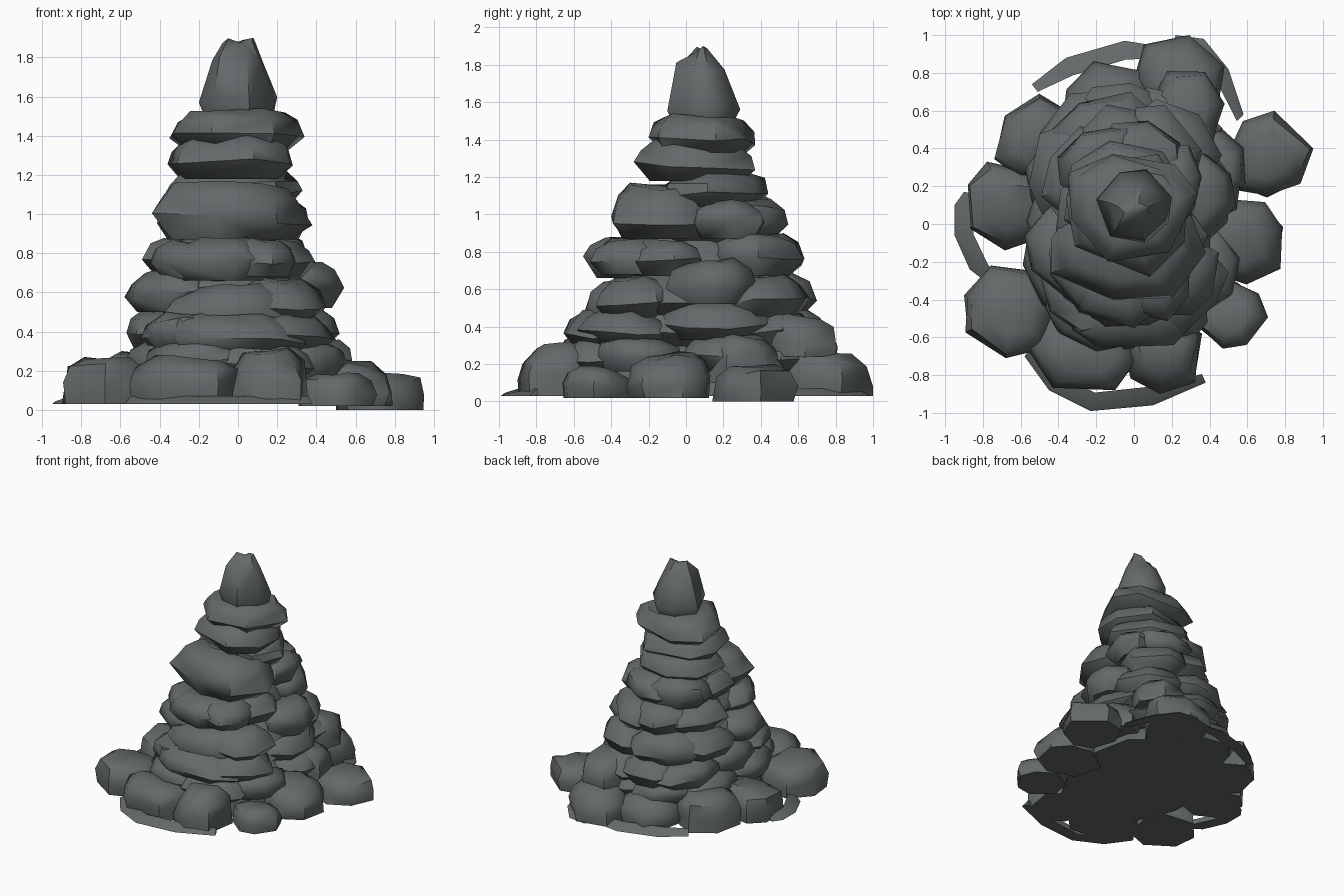
import bpy, bmesh, math, random
from mathutils import Vector, Matrix

if "Cube" in bpy.data.objects:
    bpy.data.objects.remove(bpy.data.objects["Cube"])

random.seed(5)
stone = bpy.data.materials.new("dark_grey_stone")
stone.diffuse_color = (0.125, 0.14, 0.14, 1)
stone.use_nodes = True
stone.node_tree.nodes["Principled BSDF"].inputs["Base Color"].default_value = stone.diffuse_color


def finish(bm, name, angle=52):
    bmesh.ops.recalc_face_normals(bm, faces=bm.faces)
    me = bpy.data.meshes.new(name)
    bm.to_mesh(me)
    bm.free()
    ob = bpy.data.objects.new(name, me)
    bpy.context.collection.objects.link(ob)
    me.materials.append(stone)
    bpy.ops.object.select_all(action='DESELECT')
    ob.select_set(True)
    bpy.context.view_layer.objects.active = ob
    bpy.ops.object.shade_smooth_by_angle(angle=math.radians(angle))
    return ob


def rock(name, lo, hi, turn=0.0, sides=7, rings=((0, .72), (.4, 1), (.76, .86), (1, .5)),
         tilt=.1, ridge=1.0):
    """Irregular boulder fitted to the box lo..hi, then turned about its middle."""
    bm = bmesh.new()
    start = random.uniform(0, 6.28)
    spokes = [(start + (i + random.uniform(-.24, .24)) * 2 * math.pi / sides,
               random.uniform(.92, 1.08)) for i in range(sides)]
    lean = random.uniform(0, 6.28)
    loops = []
    for k, (h, r) in enumerate(rings):
        loop = []
        for a, s in spokes:
            q = r * s * random.uniform(.93, 1.06)
            z = h
            if k:
                z += tilt * math.cos(a - lean) * q + random.uniform(-.07, .07)
            squash = ridge if k == len(rings) - 1 else 1
            loop.append(bm.verts.new((math.cos(a) * q, math.sin(a) * q * squash, z)))
        loops.append(loop)
    for a, b in zip(loops, loops[1:]):
        for i in range(sides):
            j = (i + 1) % sides
            bm.faces.new((a[i], a[j], b[j], b[i]))
    bm.faces.new(loops[0][::-1])
    top = bm.faces.new(loops[-1])
    bmesh.ops.poke(bm, faces=[top])
    # fit to the box
    mn = [min(v.co[i] for v in bm.verts) for i in range(3)]
    mx = [max(v.co[i] for v in bm.verts) for i in range(3)]
    mid = (Vector(lo) + Vector(hi)) / 2
    spin = Matrix.Rotation(turn, 3, 'Z')
    for v in bm.verts:
        p = Vector([lo[i] + (hi[i] - lo[i]) * (v.co[i] - mn[i]) / (mx[i] - mn[i]) for i in range(3)])
        v.co = mid + spin @ (p - mid)
    bmesh.ops.triangulate(bm, faces=[f for f in bm.faces if len(f.verts) == 4])
    return finish(bm, name)


# Capstone and the single slabs below it
rock("capstone", (-.2, -.1, 1.48), (.2, .29, 1.9), sides=7,
     rings=((0, .8), (.25, 1), (.78, .66), (1, .4)), tilt=.02, ridge=.4)
SLAB = ((0, .78), (.38, 1), (.74, .9), (1, .7))
rock("upper_slab", (-.35, -.2, 1.33), (.34, .37, 1.54), sides=7, rings=SLAB)
rock("middle_slab", (-.36, -.28, 1.18), (.28, .37, 1.4), sides=7, rings=SLAB)
rock("lower_slab", (-.37, -.12, 1.04), (.33, .44, 1.23), sides=7, rings=SLAB)
rock("front_slab", (-.44, -.4, .87), (.38, .2, 1.17), sides=8, rings=SLAB)

# Courses of the tower: outline (xmin, xmax, ymin, ymax), core heights,
# then stones as (direction in degrees, half width, bottom, top)
COURSES = [
    ((-.42, .37, -.38, .55), (.84, 1.12),
     [(75, .25, .89, 1.09), (130, .24, .88, 1.1), (185, .25, .87, 1.08), (20, .22, .87, 1.08)]),
    ((-.48, .39, -.54, .64), (.64, .9),
     [(265, .3, .66, .88), (45, .26, .67, .92), (345, .24, .67, .87), (95, .26, .68, .9),
      (160, .26, .68, .88), (215, .25, .67, .87), (310, .2, .68, .88)]),
    ((-.59, .54, -.55, .68), (.45, .7),
     [(5, .24, .52, .77), (55, .26, .45, .68), (308, .26, .45, .68), (268, .34, .36, .65),
      (205, .27, .5, .72), (155, .27, .5, .72), (105, .28, .48, .71)]),
    ((-.57, .53, -.65, .74), (.28, .52),
     [(8, .31, .33, .55), (318, .26, .3, .5), (272, .34, .28, .5), (228, .26, .3, .5),
      (180, .28, .31, .52), (135, .27, .3, .5), (95, .26, .3, .5), (55, .26, .27, .48)]),
    ((-.6, .58, -.7, .74), (.1, .33),
     [(a, .27, .16, .36) for a in range(20, 380, 45)]),
]


def soft(t):
    """Sine or cosine bent towards a squarer outline."""
    return math.copysign(abs(t) ** .82, t)


for c, ((xa, xb, ya, yb), (z0, z1), stones) in enumerate(COURSES):
    cx, cy, rx, ry = (xa + xb) / 2, (ya + yb) / 2, (xb - xa) / 2, (yb - ya) / 2
    rock(f"course_core_{c}", (cx - rx * .76, cy - ry * .76, z0),
         (cx + rx * .76, cy + ry * .76, z1), sides=9, rings=SLAB, tilt=.03)
    for i, (deg, wide, s0, s1) in enumerate(stones):
        a = math.radians(deg)
        out = math.atan2(math.sin(a) * rx, math.cos(a) * ry)     # outward direction
        deep = min(.2, rx * .46)
        x = cx + soft(math.cos(a)) * rx - math.cos(out) * deep
        y = cy + soft(math.sin(a)) * ry - math.sin(out) * deep
        rock(f"course_{c}_stone_{i}", (x - deep, y - wide, s0), (x + deep, y + wide, s1), out)

# Boulders round the foot
FOOT = [
    (.5, .14, .0, .95, .6, .2), (.3, -.32, .02, .79, .13, .27),
    (.32, -.66, .02, .71, -.28, .19), (-.06, -.9, .03, .36, -.45, .32),
    (-.57, -.88, .03, .02, -.4, .28), (-.9, -.71, .03, -.42, -.22, .27),
    (-.88, -.14, .03, -.4, .33, .26), (-.74, .24, .03, -.24, .69, .3),
    (0, .5, .03, .48, 1, .28), (-.38, .45, .03, .12, .86, .25),
    (.08, .4, .24, .48, .81, .47), (.25, .1, .1, .59, .52, .36),
]
for i, b in enumerate(FOOT):
    rock(f"foot_boulder_{i}", b[:3], b[3:], sides=7,
         rings=((0, .97), (.38, 1), (.78, .88), (1, .55)))

# Flat-bottomed foundation under the tower
rock("foundation", (-.55, -.62, .03), (.51, .66, .24), sides=11,
     rings=((0, 1), (.5, .98), (1, .85)), tilt=.02)

# Thin stone slivers lying round the foot
SLIVERS = [
    [(-.9, .17), (-.95, .1), (-.95, -.06), (-.87, -.24), (-.74, -.34)],
    [(-.58, -.7), (-.45, -.88), (-.23, -.99), (.1, -.96), (.38, -.84)],
    [(-.54, .74), (-.36, .88), (-.05, .97), (.2, .93)],
    [(.22, 1.0), (.37, .98), (.5, .82), (.58, .58)],
]
for s, path in enumerate(SLIVERS):
    bm = bmesh.new()
    rows = []
    for k, (x, y) in enumerate(path):
        w = .1 if 0 < k < len(path) - 1 else .05
        d = Vector((x, y)).normalized()
        ix, iy = x - d.x * w, y - d.y * w
        rows.append([bm.verts.new(p) for p in
                     ((x, y, .03), (x - d.x * .02, y - d.y * .02, .045), (ix, iy, .07), (ix, iy, .03))])
    for a, b in zip(rows, rows[1:]):
        for i in range(4):
            j = (i + 1) % 4
            bm.faces.new((a[i], a[j], b[j], b[i]))
    bm.faces.new(rows[0])
    bm.faces.new(rows[-1][::-1])
    finish(bm, f"sliver_{s}")
